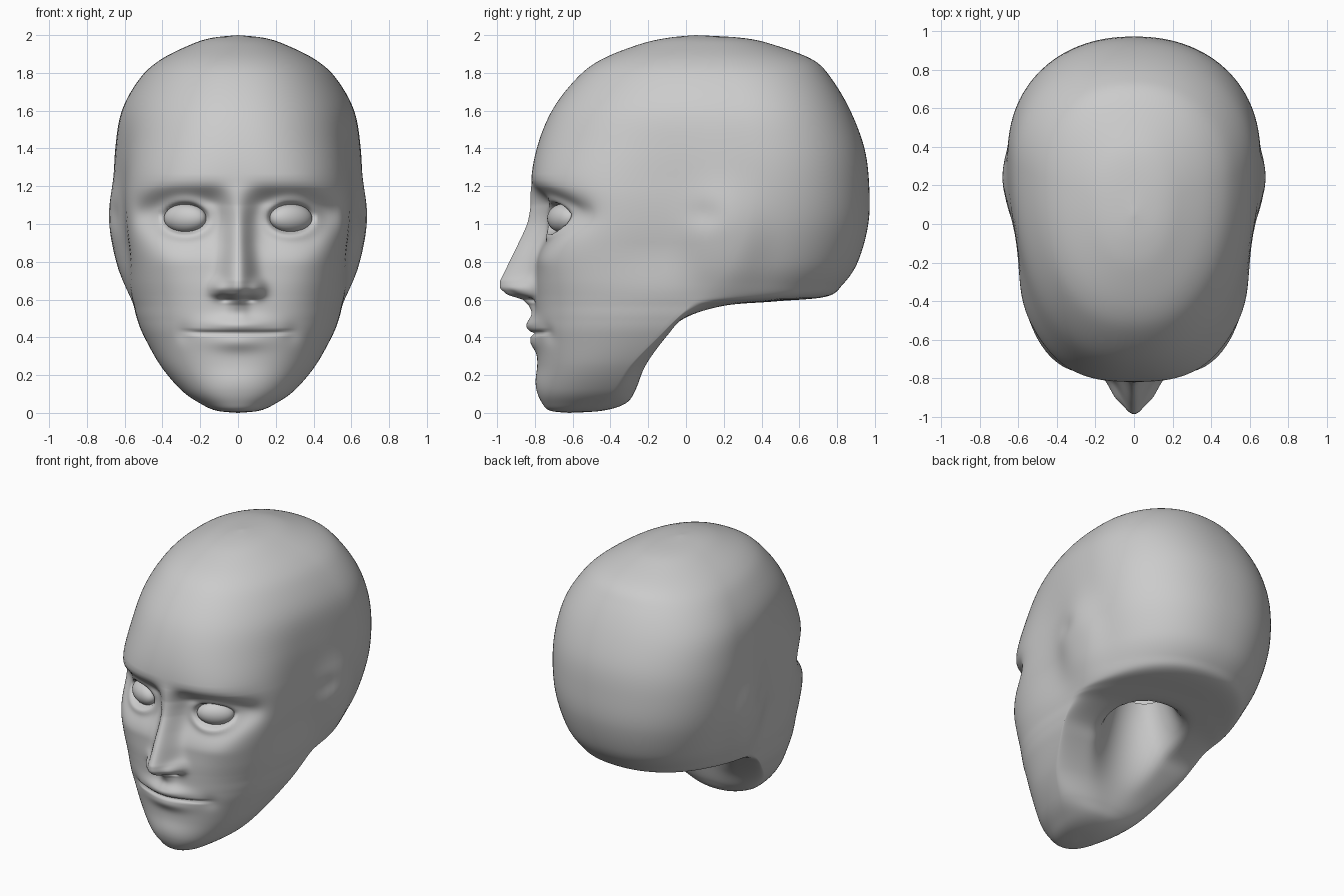
import bpy, bmesh
from math import sin, cos, pi, exp

if "Cube" in bpy.data.objects:
    bpy.data.objects.remove(bpy.data.objects["Cube"])

skin = bpy.data.materials.new("plain grey")
skin.use_nodes = True
skin.diffuse_color = (0.6, 0.6, 0.6, 1)
skin.node_tree.nodes["Principled BSDF"].inputs["Base Color"].default_value = (0.6, 0.6, 0.6, 1)

# Head sections, crown to chin: height, front y, back y, y of widest point, half width
SECTIONS = [
    (2.0, .05, .05, .05, 0), (1.985, -.1, .3, .1, .14), (1.95, -.25, .46, .14, .25),
    (1.87, -.45, .67, .2, .41), (1.77, -.58, .77, .25, .52), (1.6, -.71, .87, .3, .615),
    (1.4, -.79, .945, .34, .65), (1.2, -.82, .97, .35, .655), (1.0, -.79, .965, .32, .64),
    (.8, -.79, .91, .24, .605), (.68, -.795, .83, .13, .58), (.615, -.795, .74, .065, .564),
    (.59, -.795, .47, .04, .5575), (.565, -.795, .22, .015, .551), (.5, -.795, 0, -.05, .535),
    (.41, -.795, -.09, -.14, .5), (.25, -.785, -.205, -.3, .41), (.12, -.785, -.265, -.39, .3),
    (.05, -.76, -.32, -.47, .2), (.012, -.72, -.44, -.55, .115), (0, -.62, -.62, -.62, 0)]
# Nose: height, projection, half width
NOSE = [(1.3, 0, .1), (1.2, .0, .09), (1.1, .02, .065), (1.0, .055, .06), (.9, .1, .065),
        (.8, .145, .075), (.7, .19, .085), (.66, .19, .085), (.625, .15, .08),
        (.6, .07, .06), (.57, .04, .05), (.48, 0, .05)]
COLUMNS = 180


def spline(a, b, c, d, t):
    return [q + .5 * t * (r - p + t * (2 * p - 5 * q + 4 * r - s + t * (3 * (q - r) + s - p)))
            for p, q, r, s in zip(a, b, c, d)]


def bump(u, size):
    return exp(-(u / size) ** 2)


def smooth(lo, hi, v):
    t = min(1, max(0, (v - lo) / (hi - lo)))
    return t * t * (3 - 2 * t)


def nose_at(z):
    for (z1, p1, w1), (z2, p2, w2) in zip(NOSE, NOSE[1:]):
        if z2 <= z <= z1:
            t = (z1 - z) / (z1 - z2)
            return p1 + (p2 - p1) * t, w1 + (w2 - w1) * t
    return 0, .05


def face_relief(x, z):
    """Forward projection of the facial features."""
    x = abs(x)
    height, width = nose_at(z)
    out = height * exp(-(x / width) ** 2.2)
    out += .06 * bump(x - .1, .045) * bump(z - .655, .045)             # nostril wings
    out -= .02 * bump(x - .06, .03) * bump(z - .6, .014)               # nostrils
    # Eye sockets under a firm brow, fading into the cheeks
    brow = 1.24 - .5 * max(0, x - .25) ** 2
    socket = smooth(brow, brow - .14, z) * smooth(.78, 1.06, z)
    out -= .095 * socket * exp(-((x - .25) / .19) ** 4)
    out -= .085 * bump(x - .47, .1) * bump(z - 1.06, .1)
    # Eyelids
    ring = (((x - .28) / .128) ** 2 + ((z - 1.03) / .088) ** 2) ** .5
    out += .018 * bump(ring - 1.06, .32)
    out -= .03 * smooth(1, .8, ring)
    # Cheeks
    out += .02 * bump(x - .42, .15) * bump(z - .82, .13)
    # Lips, mouth line and chin
    slit = .42 + .12 * x * x
    out += .05 * bump(x, .15) * bump(z - slit - .045, .045)
    out += .03 * bump(x, .14) * bump(z - slit + .045, .045)
    out -= .024 * exp(-(x / .265) ** 8) * bump(z - slit, .01)
    out -= .012 * bump(x - .29, .045) * bump(z - .42, .05)
    out -= .006 * bump(x, .025) * bump(z - .53, .04)
    out += .01 * bump(x, .16) * bump(z - .17, .07)
    return out


def neck_radius(x, y):
    return (x / .21) ** 2 + ((y - .05) / .22) ** 2


def section_ring(bm, z0, front, back, mid, half):
    ring = []
    fullness = 2.2 + 1.1 * bump(z0 - .88, .45)
    for i in range(COLUMNS):
        s = 2 * pi * i / COLUMNS
        a = s - .6 * sin(s)
        n = fullness if cos(a) > 0 else 2.2
        r = (abs(cos(a)) ** n + abs(sin(a)) ** n) ** (-1 / n)
        x = half * r * sin(a)
        y = mid + r * cos(a) * (front - mid if cos(a) > 0 else mid - back)
        z = z0
        if y < -.3 and cos(a) > 0:
            y -= face_relief(x, z) * smooth(-.3, -.6, y)
        # Hollow temples and flattened ears
        side = smooth(.3, .55, abs(x)) * (1 if x > 0 else -1)
        x -= .03 * side * bump(y + .14, .25) * smooth(.6, .9, z) * smooth(1.7, 1.2, z)
        q = (((y - .2) / .2) ** 2 + ((z - .92) / .27) ** 2) ** .5
        ear = exp(-q ** 3) - .35 * bump(y - .1, .07) * bump(z - 1.05, .07)
        x += .047 * side * ear
        # Hollow neck socket
        if z < .66:
            z += .42 * exp(-neck_radius(x, y) ** 2)
        ring.append(bm.verts.new((x, y, z)))
    return ring


def finish(name, bm):
    mesh = bpy.data.meshes.new(name)
    bmesh.ops.recalc_face_normals(bm, faces=bm.faces)
    for f in bm.faces:
        f.smooth = True
    bm.to_mesh(mesh)
    bm.free()
    mesh.materials.append(skin)
    obj = bpy.data.objects.new(name, mesh)
    bpy.context.collection.objects.link(obj)
    return obj


# Head skin lofted through the sections
bm = bmesh.new()
rings = []
last = len(SECTIONS) - 1
for k in range(last):
    a, b, c, d = [SECTIONS[min(last, max(0, k + j))] for j in (-1, 0, 1, 2)]
    steps = max(6, int((b[0] - c[0]) / .009))
    if b[0] > 1.3:
        steps = 6
    for j in range(steps):
        rings.append(section_ring(bm, *spline(a, b, c, d, j / steps)))
rings.append(section_ring(bm, *SECTIONS[-1]))
for upper, lower in zip(rings, rings[1:]):
    for i in range(COLUMNS):
        j = (i + 1) % COLUMNS
        bm.faces.new((upper[i], upper[j], lower[j], lower[i]))
bmesh.ops.remove_doubles(bm, verts=bm.verts, dist=.0004)

# Cut the neck hole level at the top of its socket
faces = []
for f in bm.faces:
    p = f.calc_center_median()
    if neck_radius(p.x, p.y) < 1 and p.z < 1.1:
        faces.append(f)
edges = {e for f in faces for e in f.edges}
verts = {v for f in faces for v in f.verts}
bmesh.ops.bisect_plane(bm, geom=faces + list(edges) + list(verts), plane_co=(0, 0, .82),
                       plane_no=(0, 0, 1), clear_outer=True)
finish("head", bm)

# Eyeballs
for side, name in ((1, "left_eye"), (-1, "right_eye")):
    bm = bmesh.new()
    bmesh.ops.create_uvsphere(bm, u_segments=32, v_segments=20, radius=1)
    eye = finish(name, bm)
    eye.scale = (.122, .07, .076)
    eye.rotation_euler = (0, 0, side * .5)
    eye.location = (side * .28, -.65, 1.03)
